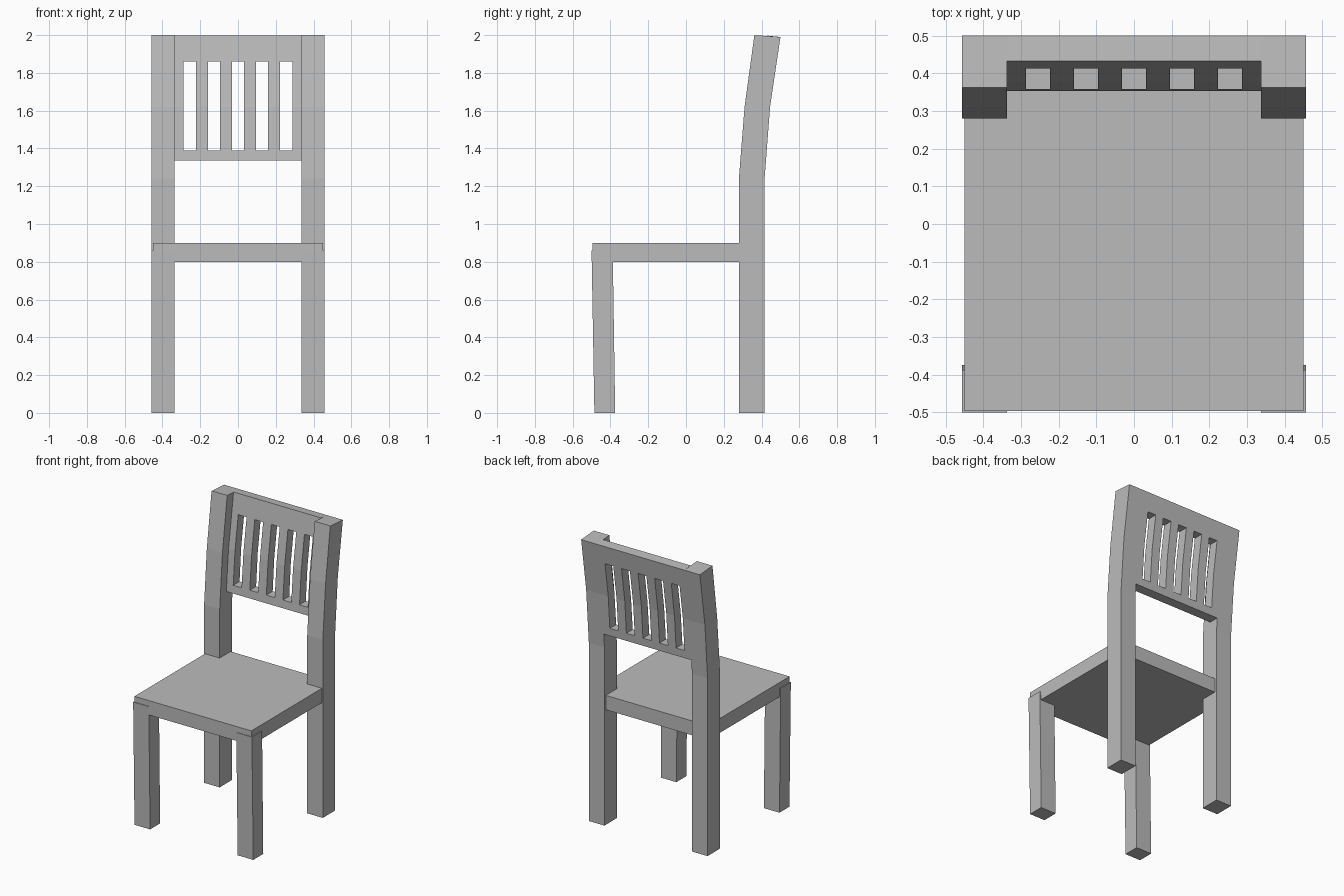
import bpy
import bmesh

cube = bpy.data.objects.get("Cube")
if cube:
    bpy.data.objects.remove(cube, do_unlink=True)

# Single plain grey finish
GREY = (0.5, 0.5, 0.5, 1.0)
grey = bpy.data.materials.new("plain_grey")
grey.use_nodes = True
grey.diffuse_color = GREY
grey.node_tree.nodes["Principled BSDF"].inputs["Base Color"].default_value = GREY


def extrude_profile(name, front, back, x0, x1):
    """Sweep a side profile, given as matching front and back (y, z) lines, along x."""
    bm = bmesh.new()
    outline = front + back[::-1]
    left = [bm.verts.new((x0, y, z)) for y, z in outline]
    right = [bm.verts.new((x1, y, z)) for y, z in outline]
    n = len(outline)
    rows = len(front)
    for i in range(n):
        j = (i + 1) % n
        bm.faces.new((left[i], left[j], right[j], right[i]))
    for side in (left, right):
        for i in range(rows - 1):
            bm.faces.new((side[i], side[i + 1], side[n - 2 - i], side[n - 1 - i]))
    bmesh.ops.recalc_face_normals(bm, faces=bm.faces)
    mesh = bpy.data.meshes.new(name)
    bm.to_mesh(mesh)
    bm.free()
    mesh.materials.append(grey)
    obj = bpy.data.objects.new(name, mesh)
    bpy.context.collection.objects.link(obj)
    return obj


def y_at(line, z):
    """Depth of a (y, z) line at a given height."""
    for (ya, za), (yb, zb) in zip(line, line[1:]):
        if z <= zb:
            break
    return ya + (yb - ya) * (z - za) / (zb - za)


def clip(line, z0, z1):
    """Part of a (y, z) line between two heights."""
    heights = [z0] + [z for _, z in line if z0 < z < z1] + [z1]
    return [(y_at(line, z), z) for z in heights]


# Bent side lines of the rear posts and of the back panel between them
post_front = [(0.28, 0), (0.28, 1.24), (0.31, 1.62), (0.362, 2.0)]
post_back = [(0.416, 0), (0.416, 1.24), (0.445, 1.62), (0.5, 1.99)]
panel_front = [(0.345, 1.24), (0.377, 1.62), (0.433, 2.0)]
panel_back = post_back[1:]

# Legs: one-piece rear posts and slightly raked front legs
INNER, OUTER = 0.337, 0.457
for side, sign in (("left", 1), ("right", -1)):
    extrude_profile(f"rear_post_{side}", post_front, post_back,
                    sign * INNER, sign * OUTER)
    extrude_profile(f"front_leg_{side}",
                    [(-0.485, 0), (-0.5, 0.86)], [(-0.375, 0), (-0.388, 0.86)],
                    sign * INNER, sign * OUTER)

# Seat board
extrude_profile("seat", [(-0.496, 0.8), (-0.496, 0.9)],
                [(0.4, 0.8), (0.4, 0.9)], -0.45, 0.45)


# Backrest rails and slats
def panel_piece(name, z0, z1, x0, x1):
    top_back = min(z1, panel_back[-1][1])
    extrude_profile(name, clip(panel_front, z0, z1),
                    clip(panel_back, z0, top_back), x0, x1)


SLOT_LOW, SLOT_HIGH = 1.39, 1.86
panel_piece("lower_rail", 1.335, SLOT_LOW, -INNER, INNER)
panel_piece("upper_rail", SLOT_HIGH, 1.997, -INNER, INNER)
half = 0.0315
for i in range(6):
    centre = (i - 2.5) * 0.1275
    x0 = -INNER if i == 0 else centre - half
    x1 = INNER if i == 5 else centre + half
    panel_piece(f"slat_{i + 1}", SLOT_LOW, SLOT_HIGH, x0, x1)
